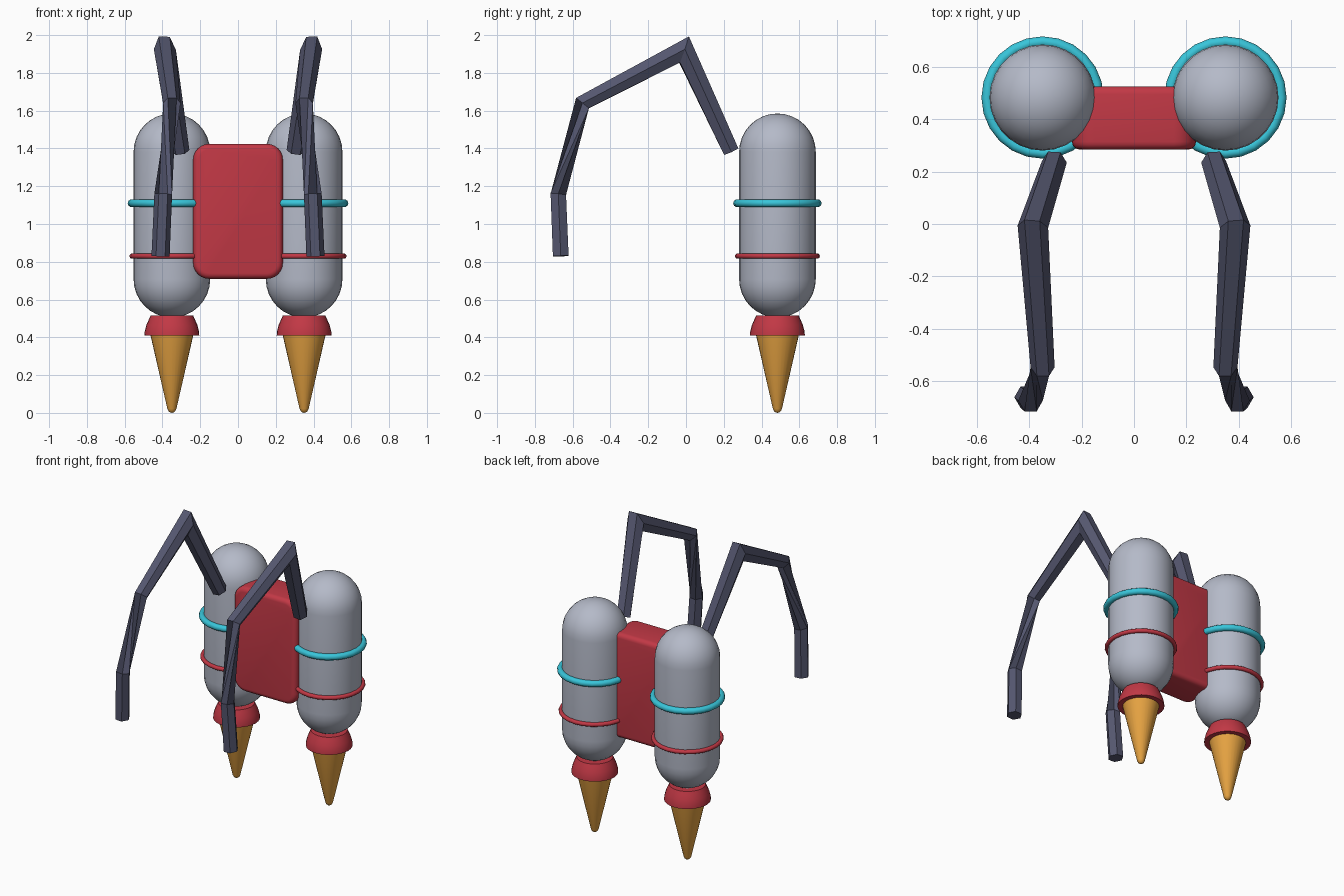
import bpy, bmesh, math
from mathutils import Vector, Matrix

if "Cube" in bpy.data.objects:
    bpy.data.objects.remove(bpy.data.objects["Cube"])


def material(name, rgb):
    m = bpy.data.materials.new(name)
    m.diffuse_color = (*rgb, 1)
    m.use_nodes = True
    m.node_tree.nodes["Principled BSDF"].inputs["Base Color"].default_value = m.diffuse_color
    return m


GREY = material("tank grey", (0.46, 0.49, 0.58))
RED = material("red", (0.54, 0.04, 0.06))
CYAN = material("cyan", (0.04, 0.56, 0.70))
ORANGE = material("flame orange", (0.80, 0.37, 0.055))
DARK = material("dark slate", (0.09, 0.095, 0.16))

TANK_X, TANK_Y = 0.35, 0.484


def finish(bm, name, mat, smooth=None):
    bmesh.ops.recalc_face_normals(bm, faces=bm.faces[:])
    mesh = bpy.data.meshes.new(name)
    bm.to_mesh(mesh)
    bm.free()
    mesh.materials.append(mat)
    ob = bpy.data.objects.new(name, mesh)
    bpy.context.collection.objects.link(ob)
    if smooth:
        bpy.ops.object.select_all(action='DESELECT')
        ob.select_set(True)
        bpy.context.view_layer.objects.active = ob
        bpy.ops.object.shade_smooth_by_angle(angle=math.radians(smooth))
    return ob


def lathe(name, profile, x, mat, closed=False, steps=28):
    """Spin (radius, z) points around the tank axis."""
    bm = bmesh.new()
    vs = [bm.verts.new((r, 0, z)) for r, z in profile]
    n = len(vs)
    es = [bm.edges.new((vs[i], vs[(i + 1) % n])) for i in range(n if closed else n - 1)]
    bmesh.ops.spin(bm, geom=vs + es, cent=(0, 0, 0), axis=(0, 0, 1),
                   angle=2 * math.pi, steps=steps)
    bmesh.ops.remove_doubles(bm, verts=bm.verts[:], dist=1e-4)
    bmesh.ops.translate(bm, verts=bm.verts[:], vec=(x, TANK_Y, 0))
    return finish(bm, name, mat, 40)


def ring(name, major, minor, z, x, mat):
    circle = [(major + minor * math.cos(a), z + minor * math.sin(a))
              for a in (2 * math.pi * i / 10 for i in range(10))]
    return lathe(name, circle, x, mat, closed=True, steps=24)


def arm(name, side):
    """Six-sided tube with mitred joints: centre, radius, twist in degrees."""
    joints = [((0.305, 0.238, 1.386), 0.048, 0), ((0.387, -0.010, 1.923), 0.058, 0),
              ((0.350, -0.548, 1.640), 0.046, 0), ((0.396, -0.676, 1.157), 0.047, 120),
              ((0.410, -0.663, 0.830), 0.048, 120)]
    pts = [Vector(j[0]) for j in joints]
    dirs = [(b - a).normalized() for a, b in zip(pts, pts[1:])]
    bm = bmesh.new()
    rings = []
    for i, (_, r, twist) in enumerate(joints):
        d = dirs[min(i, len(dirs) - 1)]
        before = dirs[max(i - 1, 0)]
        normal = (before + d).normalized()
        u = Vector((1, 0, 0))
        u = (u - d * u.dot(d)).normalized()
        v = d.cross(u)
        loop = []
        for k in range(6):
            a = math.radians(60 * k + twist)
            off = (u * math.cos(a) + v * math.sin(a)) * r
            off -= d * (off.dot(normal) / d.dot(normal))   # slide onto mitre plane
            p = pts[i] + off
            loop.append(bm.verts.new((p.x * side, p.y, p.z)))
        rings.append(loop)
    for lo, hi in zip(rings, rings[1:]):
        for k in range(6):
            j = (k + 1) % 6
            bm.faces.new((lo[k], lo[j], hi[j], hi[k]))
    bm.faces.new(rings[0])
    bm.faces.new(rings[-1])
    return finish(bm, name, DARK)


# profiles shared by both sides
R, LOW, HIGH = 0.203, 0.708, 1.382
arc = [math.radians(90 * i / 8) for i in range(9)]
tank = [(R * math.sin(a), LOW - R * math.cos(a)) for a in arc]
tank += [(R * math.cos(a), HIGH + R * math.sin(a)) for a in arc]
nozzle = [(0, 0.515), (0.113, 0.515), (0.122, 0.495), (0.135, 0.465), (0.144, 0.43),
          (0.145, 0.41), (0.112, 0.41), (0, 0.415)]
flame = [(0, 0.41), (0.113, 0.41), (0.024, 0.022), (0.018, 0.009), (0.009, 0.002), (0, 0)]

for side, label in ((-1, "left"), (1, "right")):
    x = TANK_X * side
    lathe(label + "_tank", tank, x, GREY)
    lathe(label + "_nozzle", nozzle, x, RED)
    lathe(label + "_flame", flame, x, ORANGE)
    ring(label + "_upper_band", 0.213, 0.021, 1.11, x, CYAN)
    ring(label + "_lower_band", 0.211, 0.014, 0.83, x, RED)
    arm(label + "_arm", side)

# centre pack: rounded box, large corners seen from the front, softer rims
bm = bmesh.new()
bmesh.ops.create_cube(bm, size=1, matrix=Matrix.Translation((0, 0.406, 1.067))
                      @ Matrix.Diagonal((0.475, 0.242, 0.715, 1)))
corners = [e for e in bm.edges if abs(e.verts[0].co.y - e.verts[1].co.y) > 0.1]
bmesh.ops.bevel(bm, geom=corners, offset=0.085, segments=6, profile=0.5, affect='EDGES')
rims = [e for e in bm.edges if abs(e.verts[0].co.y - e.verts[1].co.y) < 0.01]
bmesh.ops.bevel(bm, geom=rims, offset=0.03, segments=4, profile=0.5, affect='EDGES')
finish(bm, "centre_pack", RED, 40)
